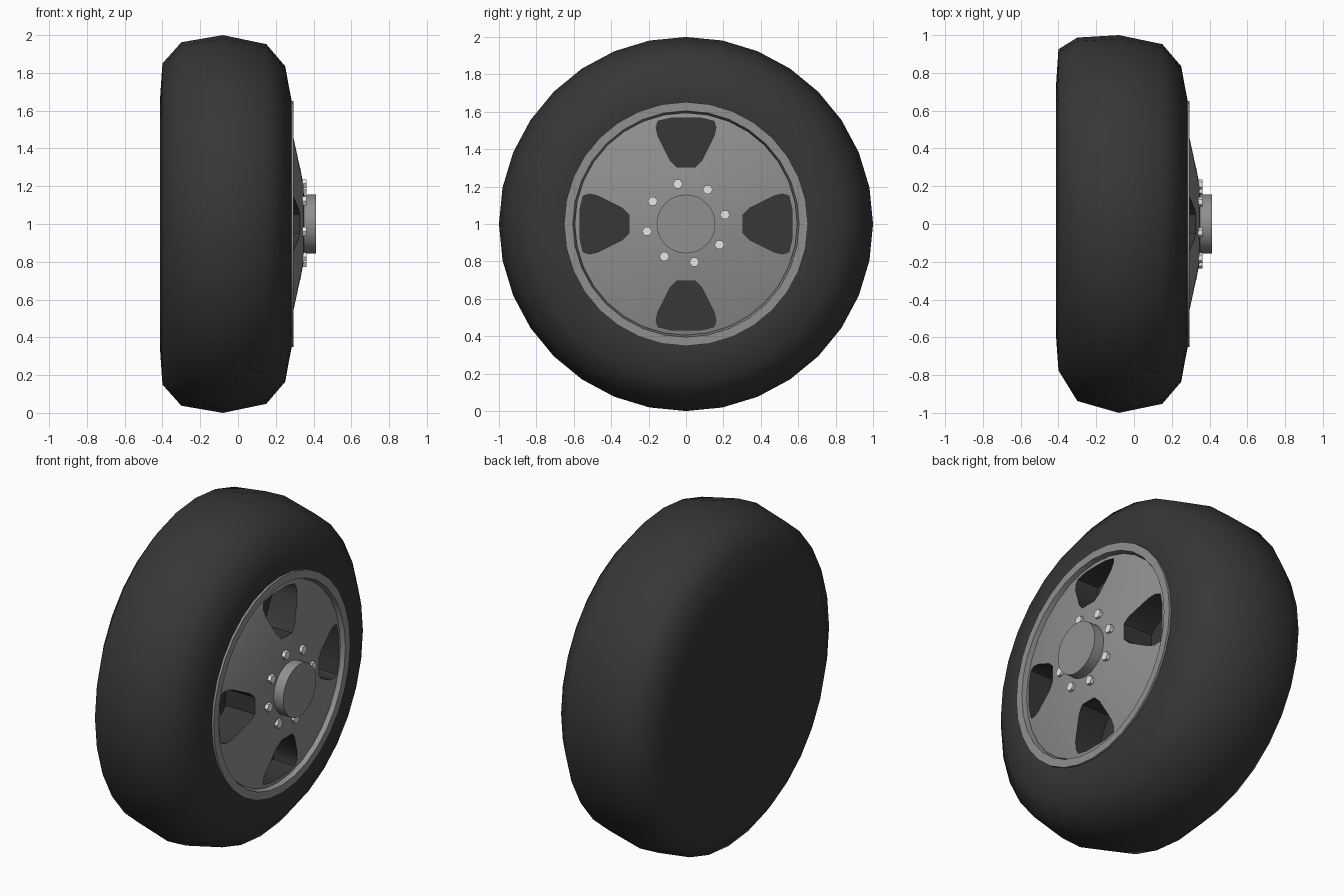
import bpy, bmesh, math

if "Cube" in bpy.data.objects:
    bpy.data.objects.remove(bpy.data.objects["Cube"])

CENTRE_Z = 1.0


def material(name, v):
    m = bpy.data.materials.new(name)
    m.diffuse_color = (v, v, v, 1)
    m.use_nodes = True
    m.node_tree.nodes["Principled BSDF"].inputs["Base Color"].default_value = m.diffuse_color
    return m


RUBBER = material("black rubber", 0.038)
METAL = material("grey metal", 0.28)
STEEL = material("bright steel", 0.8)


def finish(name, bm, mat):
    bmesh.ops.recalc_face_normals(bm, faces=bm.faces)
    me = bpy.data.meshes.new(name)
    bm.to_mesh(me)
    bm.free()
    me.materials.append(mat)
    ob = bpy.data.objects.new(name, me)
    bpy.context.collection.objects.link(ob)
    return ob


def smooth(ob, degrees):
    bpy.ops.object.select_all(action='DESELECT')
    ob.select_set(True)
    bpy.context.view_layer.objects.active = ob
    bpy.ops.object.shade_smooth_by_angle(angle=math.radians(degrees))


def revolve(name, profile, mat, closed=False, n=32, phase=0.0, centre=(0, CENTRE_Z)):
    """Spin (x, radius, y shift) points around an axis along x; ends are capped unless closed."""
    bm = bmesh.new()
    rings = []
    for p in profile:
        dy = p[2] if len(p) > 2 else 0
        rings.append([bm.verts.new((p[0],
                                    centre[0] + dy + p[1] * math.sin(phase + 2 * math.pi * i / n),
                                    centre[1] + p[1] * math.cos(phase + 2 * math.pi * i / n)))
                      for i in range(n)])
    pairs = list(zip(rings, rings[1:]))
    if closed:
        pairs.append((rings[-1], rings[0]))
    else:
        bm.faces.new(rings[0])
        bm.faces.new(rings[-1])
    for a, b in pairs:
        for i in range(n):
            j = (i + 1) % n
            bm.faces.new((a[i], a[j], b[j], b[i]))
    return finish(name, bm, mat)


# Tyre: closed back, rounded tread, recess behind the wheel disc
tyre = revolve("tyre", [(-0.413, 0.66, 0.07), (-0.40, 0.85, 0.075), (-0.30, 0.962, 0.025),
                        (-0.08, 1.0), (0.15, 0.952), (0.25, 0.835), (0.267, 0.74),
                        (0.283, 0.66), (0.27, 0.62), (0.10, 0.61)], RUBBER)
smooth(tyre, 60)

# Rim lip
lip = revolve("rim_lip", [(0.294, 0.652), (0.294, 0.605), (0.22, 0.592), (0.22, 0.652)],
              METAL, closed=True)
smooth(lip, 30)

# Domed wheel disc
disc = revolve("wheel_disc", [(0.09, 0.595), (0.268, 0.595), (0.28, 0.55), (0.30, 0.45),
                              (0.346, 0.21), (0.35, 0.12)], METAL)

# Four rounded vent pockets cut into the disc
half = [(0.05, 0.305), (0.085, 0.34), (0.15, 0.47), (0.16, 0.515), (0.15, 0.55),
        (0.08, 0.566)]
outline = half + [(-y, r) for y, r in reversed(half)]
bm = bmesh.new()
for k in range(4):
    c, s = math.cos(k * math.pi / 2), math.sin(k * math.pi / 2)
    ends = [[bm.verts.new((x, y * c + r * s, CENTRE_Z - y * s + r * c)) for y, r in outline]
            for x in (0.13, 0.5)]
    for loop in ends:
        bm.faces.new(loop)
    for i in range(len(outline)):
        j = (i + 1) % len(outline)
        bm.faces.new((ends[0][i], ends[0][j], ends[1][j], ends[1][i]))
cutter = finish("vent_cutter", bm, RUBBER)
cutter.hide_render = True
mod = disc.modifiers.new("vents", 'BOOLEAN')
mod.operation = 'DIFFERENCE'
mod.solver = 'EXACT'
mod.material_mode = 'TRANSFER'
mod.object = cutter
bpy.context.view_layer.objects.active = disc
bpy.ops.object.modifier_apply(modifier="vents")
bpy.data.objects.remove(cutter)
smooth(disc, 35)

# Hub cap
cap = revolve("hub_cap", [(0.25, 0.157), (0.412, 0.157)], METAL)
smooth(cap, 30)

# Ring of eight wheel bolts
for k in range(8):
    a = math.radians(12 + 45 * k)
    revolve(f"wheel_bolt_{k + 1}", [(0.30, 0.027), (0.362, 0.027)], STEEL, n=6,
            phase=math.pi / 6,
            centre=(0.213 * math.cos(a), CENTRE_Z + 0.005 + 0.213 * math.sin(a)))
